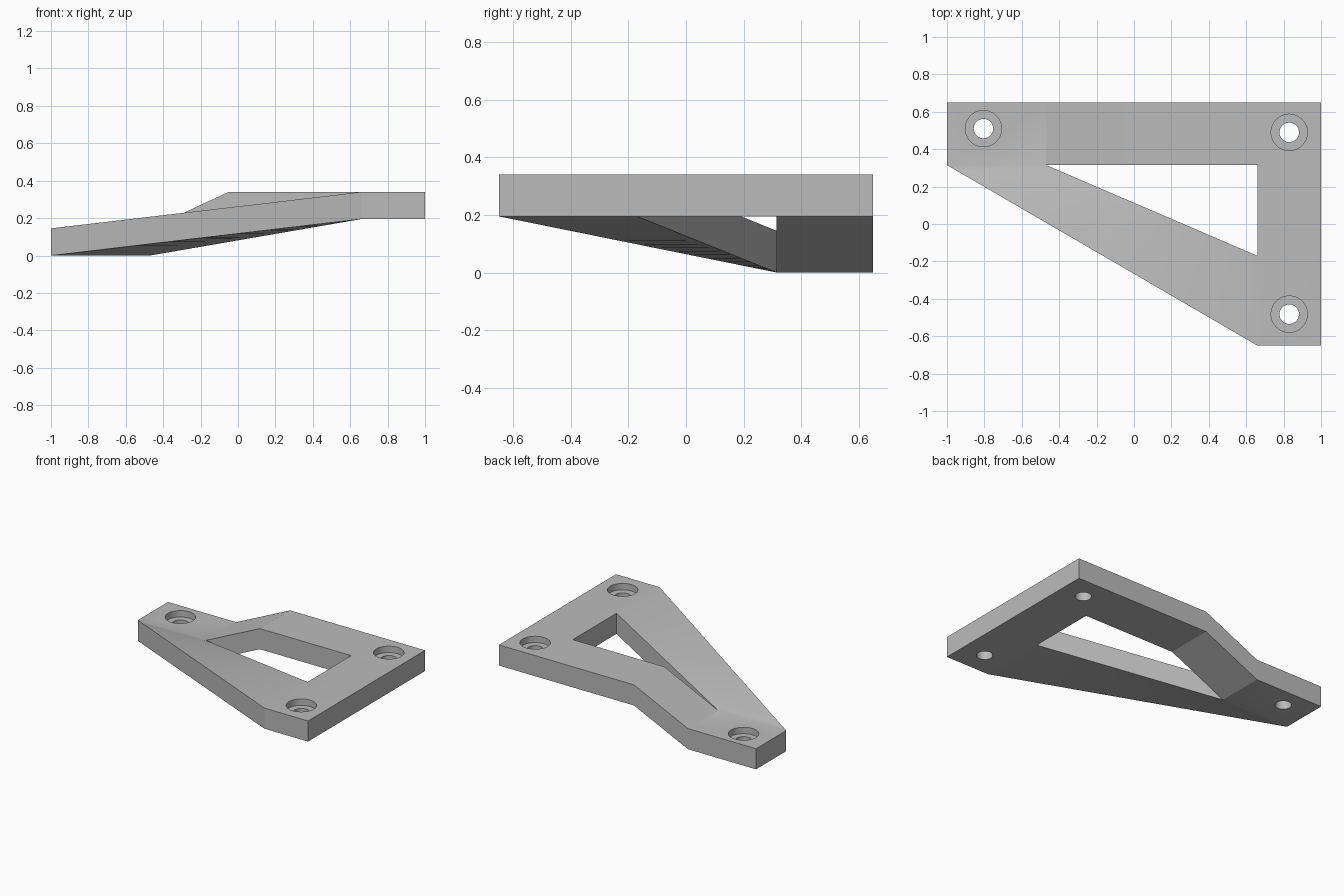
import bpy, bmesh, math
from mathutils import Vector

if "Cube" in bpy.data.objects:
    bpy.data.objects.remove(bpy.data.objects["Cube"])

THICK, LOW, HIGH = 0.145, 0.145, 0.34
FRONT, BACK, INNER = -0.65, 0.65, 0.315      # y of the ends and of the back arm's inner edge
ARM, RIB = 0.66, -0.17                       # side arm's inner x, rib's inner y there

grey = bpy.data.materials.new("plain grey")
grey.use_nodes = True
grey.diffuse_color = (0.5, 0.5, 0.5, 1)
grey.node_tree.nodes["Principled BSDF"].inputs["Base Color"].default_value = (0.5, 0.5, 0.5, 1)

bm = bmesh.new()


def patch(*points):
    bm.faces.new([bm.verts.new(p) for p in points])


# back arm: low pad, ramp, high run and corner
stations = [(-1, LOW), (-0.47, LOW), (-0.05, HIGH), (ARM, HIGH), (1, HIGH)]
for (x0, z0), (x1, z1) in zip(stations, stations[1:]):
    patch((x0, INNER, z0), (x1, INNER, z1), (x1, BACK, z1), (x0, BACK, z0))

# side arm
for y0, y1 in [(FRONT, RIB), (RIB, INNER)]:
    patch((ARM, y0, HIGH), (1, y0, HIGH), (1, y1, HIGH), (ARM, y1, HIGH))

# twisted diagonal rib, ruled between the low pad and the side arm
outer = Vector((-1, INNER, LOW)), Vector((ARM, FRONT, HIGH))
inner = Vector((-0.47, INNER, LOW)), Vector((ARM, RIB, HIGH))
STEPS = 32
for i in range(STEPS):
    a, b = i / STEPS, (i + 1) / STEPS
    patch(outer[0].lerp(outer[1], a), outer[0].lerp(outer[1], b),
          inner[0].lerp(inner[1], b), inner[0].lerp(inner[1], a))
bmesh.ops.remove_doubles(bm, verts=bm.verts, dist=0.0001)

# thicken straight down
top = list(bm.faces)
bottom = bmesh.ops.extrude_face_region(bm, geom=top, use_keep_orig=True)["geom"]
bmesh.ops.translate(bm, vec=(0, 0, -THICK),
                    verts=[v for v in bottom if isinstance(v, bmesh.types.BMVert)])
bmesh.ops.recalc_face_normals(bm, faces=bm.faces)

mesh = bpy.data.meshes.new("bracket_plate")
bm.to_mesh(mesh)
bm.free()
mesh.materials.append(grey)
plate = bpy.data.objects.new("bracket_plate", mesh)
bpy.context.collection.objects.link(plate)


def drill(x, y, radius, z0, z1):
    """Cut a vertical round hole from z0 to z1."""
    bpy.ops.mesh.primitive_cylinder_add(vertices=48, radius=radius, depth=z1 - z0,
                                        location=(x, y, (z0 + z1) / 2))
    cutter = bpy.context.object
    cutter.name = "hole_cutter"
    cutter.hide_render = True
    cutter.data.materials.append(grey)
    bpy.context.view_layer.objects.active = plate
    mod = plate.modifiers.new("hole", 'BOOLEAN')
    mod.operation, mod.solver, mod.object = 'DIFFERENCE', 'EXACT', cutter
    bpy.ops.object.modifier_apply(modifier=mod.name)
    bpy.data.objects.remove(cutter)


# counterbored screw holes
for x, y, z in [(-0.805, 0.51, LOW), (0.83, 0.49, HIGH), (0.83, -0.482, HIGH)]:
    drill(x, y, 0.097, z - 0.045, z + 0.1)
    drill(x, y, 0.052, z - 0.3, z + 0.1)

bpy.ops.object.select_all(action='DESELECT')
plate.select_set(True)
bpy.context.view_layer.objects.active = plate
bpy.ops.object.shade_smooth_by_angle(angle=math.radians(20))
